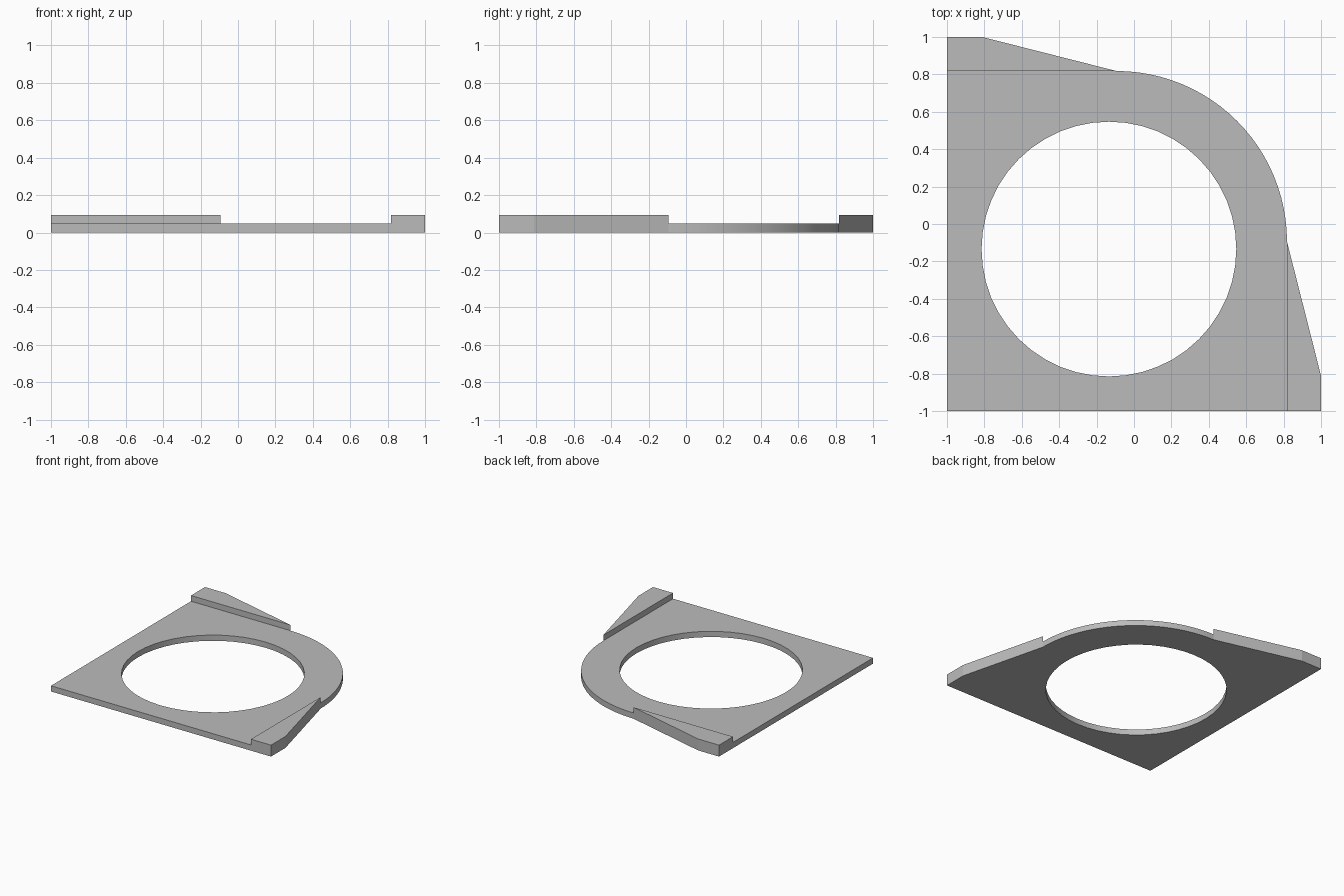
import bpy
import bmesh
from math import cos, sin, pi

cube = bpy.data.objects.get("Cube")
if cube:
    bpy.data.objects.remove(cube, do_unlink=True)

PLATE_TOP, LIP_TOP = 0.047, 0.094
EDGE, ARC_CENTRE = 0.818, -0.094
TAPER = -0.812
HOLE_CENTRE, HOLE_RADIUS = -0.134, 0.681

grey = bpy.data.materials.new("plain_grey")
grey.use_nodes = True
colour = (0.5, 0.5, 0.5, 1)
grey.diffuse_color = colour
grey.node_tree.nodes["Principled BSDF"].inputs["Base Color"].default_value = colour


def arc(centre, radius, start, end, steps):
    return [(centre + radius * cos(start + (end - start) * i / steps),
             centre + radius * sin(start + (end - start) * i / steps))
            for i in range(steps + 1)]


def extrude_profile(name, loops, bottom, top, open_bottom=False):
    """Fill closed loops (later loops are holes) and extrude them upward."""
    bm = bmesh.new()
    edges = []
    for loop in loops:
        verts = [bm.verts.new((x, y, bottom)) for x, y in loop]
        edges += [bm.edges.new((v, verts[i - 1])) for i, v in enumerate(verts)]
    bmesh.ops.triangle_fill(bm, edges=edges, use_beauty=True, use_dissolve=False)
    base = bm.faces[:]
    result = bmesh.ops.extrude_face_region(bm, geom=base, use_keep_orig=True)
    moved = [g for g in result["geom"] if isinstance(g, bmesh.types.BMVert)]
    bmesh.ops.translate(bm, verts=moved, vec=(0, 0, top - bottom))
    bmesh.ops.recalc_face_normals(bm, faces=bm.faces)
    if open_bottom:
        bmesh.ops.delete(bm, geom=[f for f in bm.faces if f.normal.z < -0.9],
                         context="FACES_ONLY")
    mesh = bpy.data.meshes.new(name)
    bm.to_mesh(mesh)
    bm.free()
    mesh.materials.append(grey)
    obj = bpy.data.objects.new(name, mesh)
    bpy.context.collection.objects.link(obj)
    bpy.ops.object.select_all(action="DESELECT")
    obj.select_set(True)
    bpy.context.view_layer.objects.active = obj
    bpy.ops.object.shade_smooth_by_angle(angle=0.2)
    return obj


# Base plate with a rounded corner and a large round opening
rounded_corner = arc(ARC_CENTRE, EDGE - ARC_CENTRE, 0, pi / 2, 24)
outline = [(-1, -1), (1, -1), (1, TAPER)] + rounded_corner + [(TAPER, 1), (-1, 1)]
opening = arc(HOLE_CENTRE, HOLE_RADIUS, 0, 2 * pi, 48)[:-1]
extrude_profile("base_plate", [outline, opening], 0, PLATE_TOP)

# Raised tapered lips, mirrored across the plate diagonal
back_lip = [(-1, EDGE), (ARC_CENTRE, EDGE), (TAPER, 1), (-1, 1)]
side_lip = [(y, x) for x, y in back_lip]
for name, profile in (("back_lip", back_lip), ("left_lip", side_lip)):
    extrude_profile(name, [profile], PLATE_TOP, LIP_TOP, open_bottom=True)
